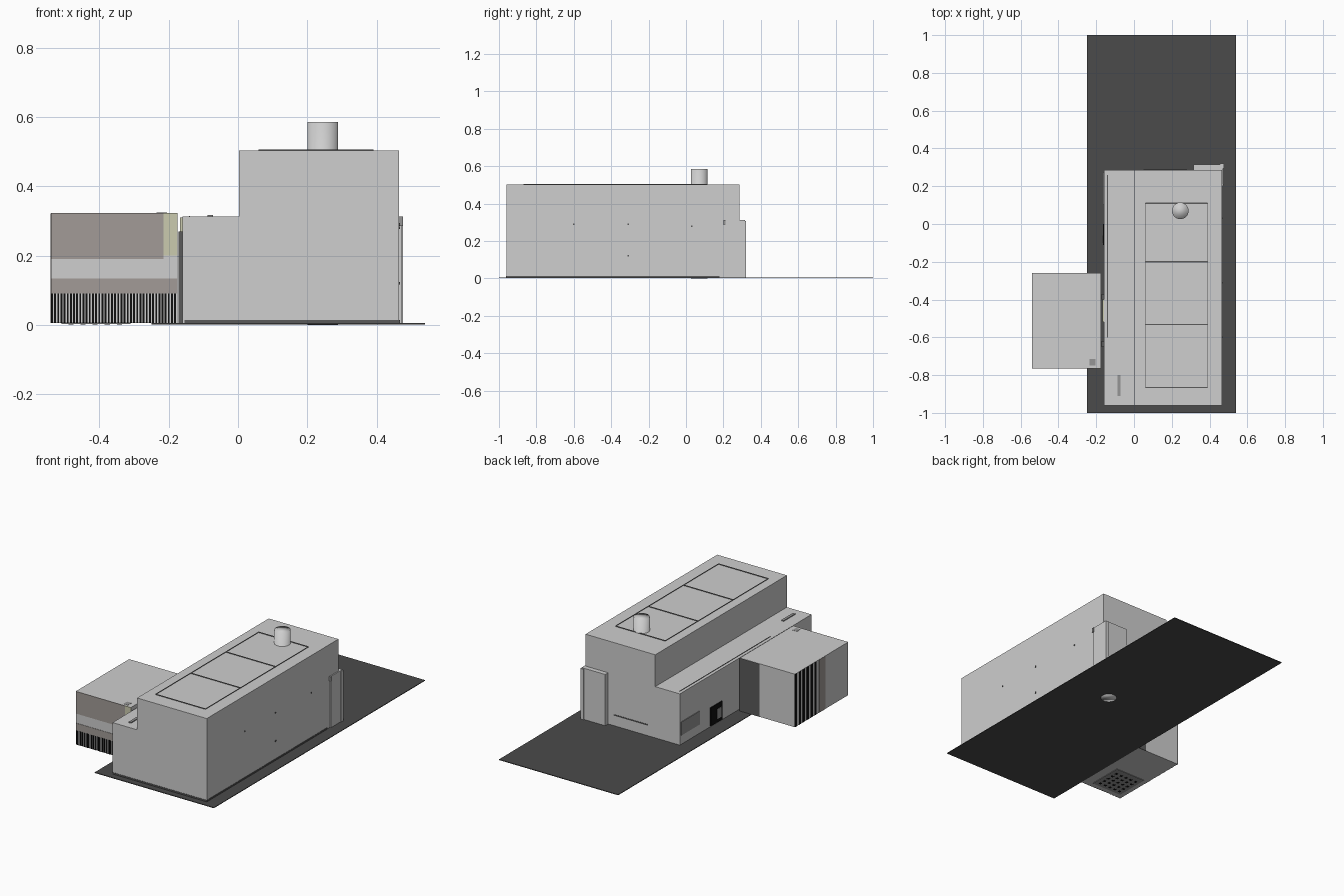
import bpy, bmesh, math
from mathutils import Matrix

if "Cube" in bpy.data.objects:
    bpy.data.objects.remove(bpy.data.objects["Cube"])


def material(name, r, g, b):
    m = bpy.data.materials.new(name)
    m.diffuse_color = (r, g, b, 1)
    m.use_nodes = True
    m.node_tree.nodes["Principled BSDF"].inputs["Base Color"].default_value = m.diffuse_color
    return m


GREY = material("light grey wall", 0.62, 0.62, 0.62)
GROUND = material("dark asphalt", 0.07, 0.07, 0.07)
BLACK = material("black", 0.005, 0.005, 0.005)
BROWN = material("warm grey band", 0.36, 0.33, 0.31)
YELLOW = material("pale yellow", 0.60, 0.60, 0.43)
DARK = material("dark grey panel", 0.10, 0.10, 0.10)
MID = material("mid grey panel", 0.30, 0.30, 0.30)


def finish(name, bm, mat):
    bmesh.ops.recalc_face_normals(bm, faces=bm.faces)
    mesh = bpy.data.meshes.new(name)
    bm.to_mesh(mesh)
    bm.free()
    mesh.materials.append(mat)
    ob = bpy.data.objects.new(name, mesh)
    bpy.context.collection.objects.link(ob)
    return ob


def boxes(name, mat, *spans):
    """One object made of boxes given as (x0, x1, y0, y1, z0, z1)."""
    bm = bmesh.new()
    for x0, x1, y0, y1, z0, z1 in spans:
        mx = Matrix.Translation(((x0 + x1) / 2, (y0 + y1) / 2, (z0 + z1) / 2))
        mx = mx @ Matrix.Diagonal((x1 - x0, y1 - y0, z1 - z0, 1))
        bmesh.ops.create_cube(bm, size=1, matrix=mx)
    return finish(name, bm, mat)


def extrude_y(name, mat, profile, y0, y1):
    """Extrude an x-z profile along y."""
    bm = bmesh.new()
    face = bm.faces.new([bm.verts.new((x, y0, z)) for x, z in profile])
    out = bmesh.ops.extrude_face_region(bm, geom=[face])
    verts = [v for v in out["geom"] if isinstance(v, bmesh.types.BMVert)]
    bmesh.ops.translate(bm, verts=verts, vec=(0, y1 - y0, 0))
    return finish(name, bm, mat)


def cylinder(name, mat, x, y, z0, z1, r, sides=32):
    bm = bmesh.new()
    bmesh.ops.create_cone(bm, cap_ends=True, segments=sides, radius1=r, radius2=r,
                          depth=z1 - z0, matrix=Matrix.Translation((x, y, (z0 + z1) / 2)))
    ob = finish(name, bm, mat)
    ob.data.shade_smooth()
    return ob


# Ground slab and the stepped main building
boxes("ground_slab", GROUND, (-0.25, 0.54, -1, 1, 0.001, 0.005))
extrude_y("main_building", GREY,
          [(-0.16, 0.004), (0.465, 0.004), (0.465, 0.503), (0.003, 0.503),
           (0.003, 0.312), (-0.16, 0.312)], -0.96, 0.287)
boxes("plinth_strip", DARK,
      (-0.155, 0.467, -0.962, -0.955, 0.005, 0.014),
      (0.46, 0.467, -0.962, 0.18, 0.005, 0.014))

# Roof seams: an outline with cross bars
T = 0.003
seams = [(0.06, 0.39, y - T, y + T, 0.5, 0.506) for y in (-0.865, -0.533, -0.2, 0.11)]
seams += [(x - T / 2, x + T / 2, -0.865, 0.11, 0.5, 0.506) for x in (0.06, 0.39)]
boxes("roof_seams", DARK, *seams)

# Chimney reaching through to the underside of the slab
cylinder("chimney", GREY, 0.245, 0.07, 0.0, 0.585, 0.044)

# Corner entrance wrapping the back right corner
boxes("corner_entrance", GREY,
      (0.315, 0.472, 0.28, 0.315, 0.004, 0.312),
      (0.45, 0.472, 0.205, 0.30, 0.004, 0.312))
boxes("corner_post", GREY, (0.455, 0.476, 0.295, 0.321, 0.004, 0.308))
boxes("corner_cap", MID, (0.455, 0.476, 0.2, 0.21, 0.285, 0.312))

# Slot on the back wall, small fittings on the right wall
boxes("back_slot", DARK, (0.05, 0.28, 0.283, 0.289, 0.066, 0.073))
boxes("side_fittings", DARK,
      *[(0.462, 0.468, y - 0.004, y + 0.004, z - 0.004, z + 0.004)
        for y, z in ((-0.6, 0.29), (-0.31, 0.29), (0.03, 0.28), (-0.31, 0.12))])

# Left wall window and dark hatch
boxes("left_window", MID, (-0.164, -0.158, 0.10, 0.275, 0.06, 0.14))
boxes("left_hatch", BLACK, (-0.165, -0.158, -0.11, 0.0, 0.01, 0.12))
boxes("hatch_panel", MID, (-0.167, -0.158, -0.10, -0.06, 0.03, 0.09))

# Low roof gutter line and vent
boxes("low_roof_line", DARK, (-0.142, -0.138, -0.6, 0.26, 0.31, 0.314))
boxes("low_roof_vent", MID, (-0.088, -0.072, -0.91, -0.80, 0.31, 0.317))

# Side annex
X0, X1, Y0, Y1, TOP = -0.54, -0.175, -0.763, -0.26, 0.323
boxes("annex", GREY, (X0, X1, Y0, Y1, 0.005, TOP))
boxes("annex_front_bands", BROWN,
      (X0, -0.215, Y0 - 0.002, Y0 + 0.002, 0.19, TOP),
      (X0, X1, Y0 - 0.002, Y0 + 0.002, 0.09, 0.133))
boxes("annex_front_sign_panel", YELLOW,
      (-0.215, X1, Y0 - 0.002, Y0 + 0.002, 0.2, TOP))
N = 40
step = (X1 - X0) / N
boxes("annex_front_slats", BLACK,
      *[(X0 + i * step, X0 + (i + 0.58) * step, Y0 - 0.002, Y0 + 0.002, 0.005, 0.09)
        for i in range(N)])
boxes("annex_side_slats", BLACK,
      *[(X0 - 0.001, X0 + 0.002, Y1 - 0.02 - i * 0.037, Y1 - i * 0.037, 0.005, TOP - 0.001)
        for i in range(6)])
boxes("annex_side_band", BROWN, (X0 - 0.001, X0 + 0.002, -0.55, -0.49, 0.005, TOP - 0.001))
boxes("annex_back_panel", DARK, (-0.305, X1, Y1 - 0.002, Y1 + 0.001, 0.005, TOP - 0.001))
boxes("annex_roof_fitting", MID, (-0.235, -0.205, -0.75, -0.715, TOP - 0.002, TOP + 0.001))

# Doorway in the gap between annex and main building
boxes("gap_door_panel", YELLOW, (-0.168, -0.158, -0.52, -0.4, 0.1, 0.31))
boxes("gap_door_frame", DARK,
      (-0.172, -0.158, -0.65, -0.62, 0.005, 0.27),
      (-0.172, -0.158, -0.40, -0.37, 0.005, 0.27))

# Perforated drain plate under the annex
boxes("drain_plate", MID, (-0.51, -0.31, -0.73, -0.52, 0.002, 0.006))
boxes("drain_holes", BLACK,
      *[(-0.49 + i * 0.035, -0.475 + i * 0.035, -0.71 + j * 0.035, -0.695 + j * 0.035, 0.001, 0.005)
        for i in range(5) for j in range(5)])
